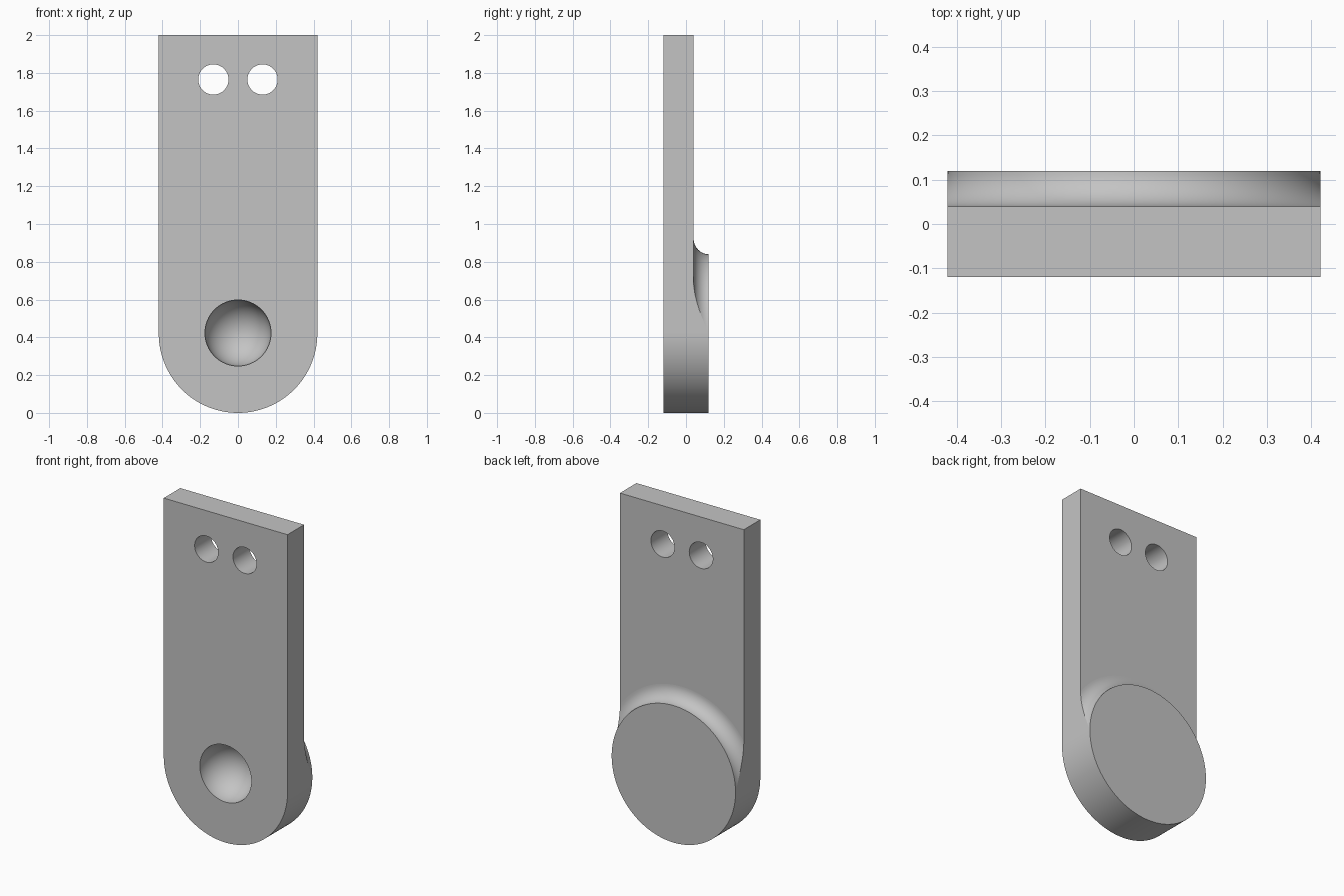
import bpy
import bmesh
from math import sin, cos, pi, radians

if "Cube" in bpy.data.objects:
    bpy.data.objects.remove(bpy.data.objects["Cube"], do_unlink=True)

R = 0.42                              # rounded end radius and its centre height
FRONT, STEP, BACK = -0.12, 0.04, 0.12  # depth levels

grey = bpy.data.materials.new("plain grey")
grey.use_nodes = True
grey.diffuse_color = (0.55, 0.55, 0.55, 1)
grey.node_tree.nodes["Principled BSDF"].inputs["Base Color"].default_value = grey.diffuse_color


def loft(name, rings):
    """Closed solid skinned through matching rings of points."""
    bm = bmesh.new()
    loops = [[bm.verts.new(p) for p in ring] for ring in rings]
    n = len(loops[0])
    for a, b in zip(loops, loops[1:]):
        for i in range(n):
            j = (i + 1) % n
            bm.faces.new((a[i], a[j], b[j], b[i]))
    bm.faces.new(loops[0])
    bm.faces.new(loops[-1])
    bmesh.ops.recalc_face_normals(bm, faces=bm.faces)
    mesh = bpy.data.meshes.new(name)
    bm.to_mesh(mesh)
    bm.free()
    mesh.materials.append(grey)
    obj = bpy.data.objects.new(name, mesh)
    bpy.context.collection.objects.link(obj)
    return obj


def circle(x, y, z, r, n=64):
    return [(x + r * cos(2 * pi * i / n), y, z + r * sin(2 * pi * i / n)) for i in range(n)]


# Tag body: straight sides, square top, half-round bottom
def outline(y):
    arc = [(R * cos(pi + pi * i / 64), y, R + R * sin(pi + pi * i / 64)) for i in range(65)]
    return arc + [(R, y, 2), (-R, y, 2)]


plate = loft("plate", [outline(FRONT), outline(BACK)])

# Back relief cutter: thins the upper plate, leaving a round boss with a concave fillet
F = 0.085
section = [(R + F - F * cos(t), BACK - (BACK - STEP) * sin(t))
           for t in (pi / 2 * i / 14 for i in range(15))]
section += [(3, STEP), (3, 0.3), (R, 0.3)]
angles = [radians(1 + 178 * i / 96) for i in range(97)]
cutters = [loft("relief_cutter", [[(r * cos(a), y, R + r * sin(a)) for r, y in section]
                                  for a in angles])]

# Two through holes near the top
for side in (-1, 1):
    cutters.append(loft("hole_cutter", [circle(side * 0.13, y, 1.765, 0.08) for y in (-0.3, 0.3)]))

# Round-bottomed blind socket in the front
S = 0.175
rings = [circle(0, FRONT - 0.1, R + 0.003, S)]
for i in range(1, 30):
    t = radians(3 * i)
    rings.append(circle(0, FRONT + S * sin(t), R + 0.003, S * cos(t)))
cutters.append(loft("socket_cutter", rings))

# Cut everything out of the plate
bpy.ops.object.select_all(action="DESELECT")
bpy.context.view_layer.objects.active = plate
plate.select_set(True)
for cutter in cutters:
    cutter.hide_render = True
    mod = plate.modifiers.new("cut", "BOOLEAN")
    mod.operation = "DIFFERENCE"
    mod.solver = "EXACT"
    mod.object = cutter
    bpy.ops.object.modifier_apply(modifier=mod.name)
for cutter in cutters:
    bpy.data.objects.remove(cutter, do_unlink=True)

# Smooth curved walls, keep the large planes flat
bpy.ops.object.shade_smooth_by_angle(angle=radians(30))
for face in plate.data.polygons:
    if max(abs(c) for c in face.normal) > 0.99995:
        face.use_smooth = False
